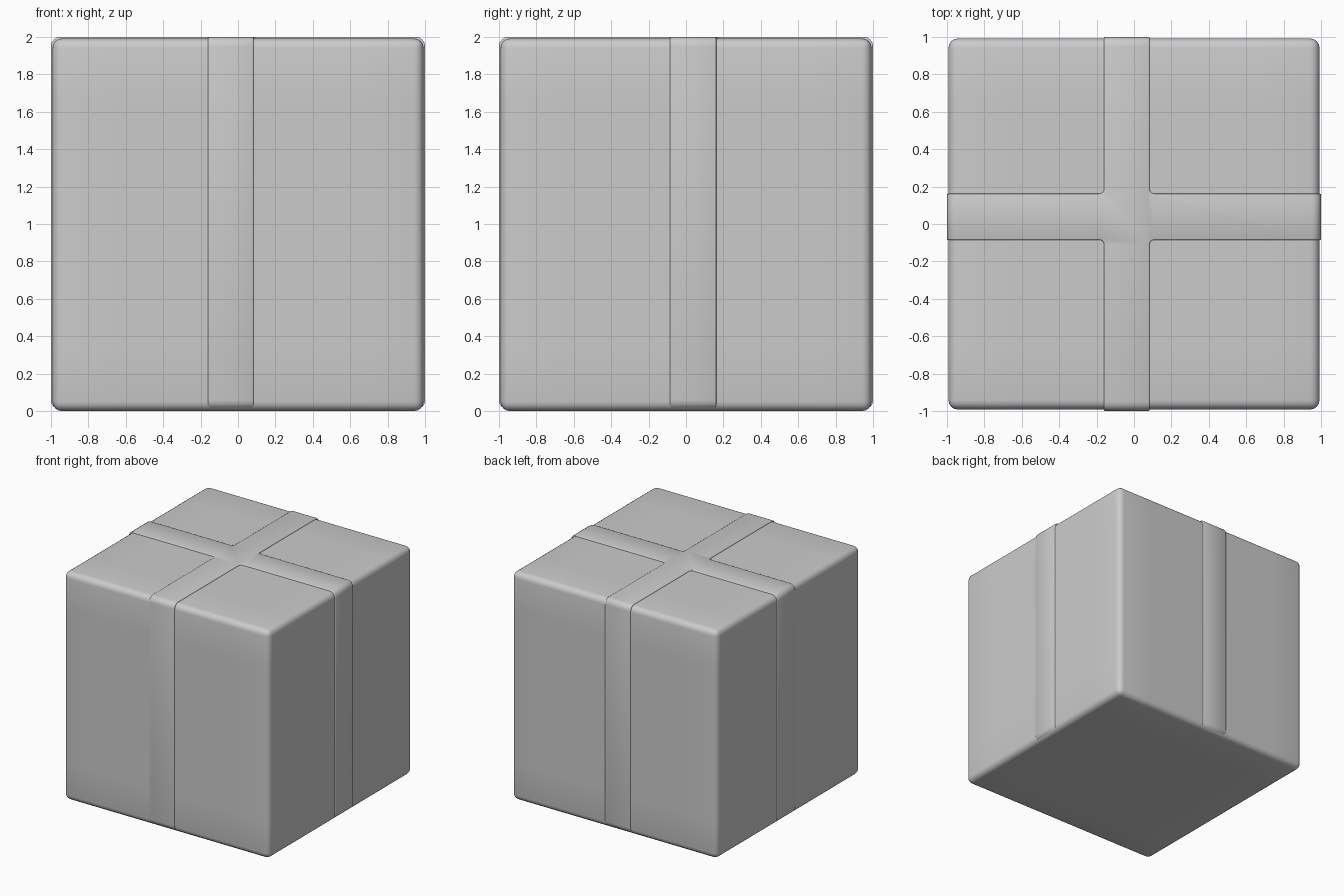
import bpy, bmesh, math

if "Cube" in bpy.data.objects:
    bpy.data.objects.remove(bpy.data.objects["Cube"])


def finish(bm, name, width, segments):
    """Turn a bmesh into a smooth object with rounded edges."""
    bmesh.ops.recalc_face_normals(bm, faces=bm.faces[:])
    me = bpy.data.meshes.new(name)
    bm.to_mesh(me)
    bm.free()
    ob = bpy.data.objects.new(name, me)
    bpy.context.collection.objects.link(ob)
    for p in me.polygons:
        p.use_smooth = True
    mod = ob.modifiers.new("round", 'BEVEL')
    mod.width, mod.segments = width, segments
    mod.limit_method, mod.angle_limit = 'ANGLE', math.radians(40)
    return ob


# box: cube with support loops and rounded edges
bm = bmesh.new()
bmesh.ops.create_cube(bm, size=1)
bmesh.ops.subdivide_edges(bm, edges=bm.edges[:], cuts=5, use_grid_fill=True)
for v in bm.verts:
    v.co = (v.co.x * 1.984, v.co.y * 1.984, (v.co.z + 0.5) * 1.992)
finish(bm, "gift_box", 0.05, 4)

# ribbon: off-centre cross with filleted inner corners, wrapped over the box
X0, X1, Y0, Y1 = -0.16, 0.083, -0.085, 0.162
R, N = 0.025, 4
outline = []
corners = [(X1, Y1, 1, 1), (X0, Y1, -1, 1), (X0, Y0, -1, -1), (X1, Y0, 1, -1)]
for i, (cx, cy, sx, sy) in enumerate(corners):
    arc = []
    for k in range(N + 1):
        a = math.pi / 2 * k / N
        arc.append((cx + sx * R * (1 - math.sin(a)), cy + sy * R * (1 - math.cos(a))))
    pts = [(sx, cy)] + arc + [(cx, sy)]
    outline += pts if i % 2 == 0 else pts[::-1]

bm = bmesh.new()
face = bm.faces.new([bm.verts.new((x, y, 0.008)) for x, y in outline])
ext = bmesh.ops.extrude_face_region(bm, geom=[face], use_keep_orig=True)
for g in ext["geom"]:
    if isinstance(g, bmesh.types.BMVert):
        g.co.z = 2.0
bmesh.ops.recalc_face_normals(bm, faces=bm.faces[:])


def is_fold(e):
    a, b = e.verts[0].co, e.verts[1].co
    return abs(a.z - b.z) < 1e-5 and any(
        abs(abs(a[i]) - 1) < 1e-5 and abs(a[i] - b[i]) < 1e-5 for i in (0, 1))


bmesh.ops.bevel(bm, geom=[e for e in bm.edges if is_fold(e)], offset=0.05,
                segments=4, profile=0.5, affect='EDGES')
finish(bm, "ribbon_wrap", 0.006, 2)
